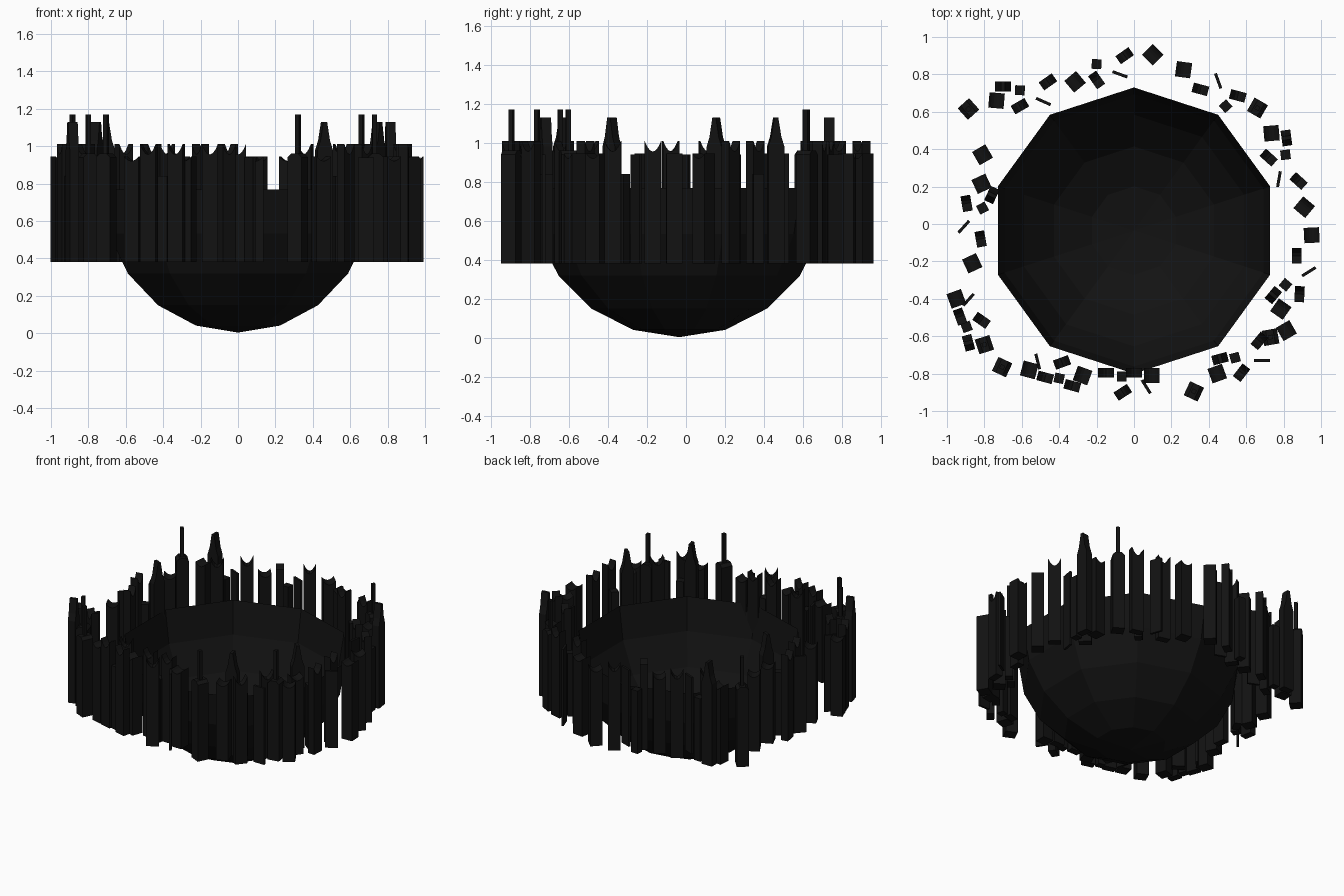
import bpy, bmesh, math
from mathutils import Matrix, Vector

if "Cube" in bpy.data.objects:
    bpy.data.objects.remove(bpy.data.objects["Cube"])

mat = bpy.data.materials.new("black")
mat.diffuse_color = (0.006, 0.006, 0.006, 1)
mat.use_nodes = True
mat.node_tree.nodes["Principled BSDF"].inputs["Base Color"].default_value = mat.diffuse_color
BASE = 0.38


def finish(bm, name):
    me = bpy.data.meshes.new(name)
    bm.to_mesh(me)
    bm.free()
    me.materials.append(mat)
    ob = bpy.data.objects.new(name, me)
    bpy.context.collection.objects.link(ob)
    return ob


def prism(bm, x, y, rot, top, depth, base=BASE):
    """Extrude a front profile (base + top outline of (u, z)) through depth."""
    m = Matrix.Translation((x, y, 0)) @ Matrix.Rotation(math.radians(rot), 4, 'Z')
    pts = [(top[0][0], base)] + top + [(top[-1][0], base)]
    f = bm.faces.new([bm.verts.new(m @ Vector((u, -depth / 2, z))) for u, z in pts])
    ext = bmesh.ops.extrude_face_region(bm, geom=[f], use_keep_orig=True)
    vs = [e for e in ext["geom"] if isinstance(e, bmesh.types.BMVert)]
    off = m.to_3x3() @ Vector((0, depth, 0))
    bmesh.ops.translate(bm, vec=off, verts=vs)
    bmesh.ops.recalc_face_normals(bm, faces=bm.faces)


def flat(w, z):
    return [(-w / 2, z), (w / 2, z)]


def scoop(w, edge, low, n=6):
    return [(w * (i / n - 0.5), low + (edge - low) * (2 * i / n - 1) ** 2) for i in range(n + 1)]


def towers(name, places, top, depth):
    bm = bmesh.new()
    for x, y, r in places:
        prism(bm, x, y, r, top, depth)
    finish(bm, name)


# open low-poly half-sphere bowl
bm = bmesh.new()
bmesh.ops.create_uvsphere(bm, u_segments=10, v_segments=10, radius=0.765)
bmesh.ops.delete(bm, geom=[v for v in bm.verts if v.co.z > 0.01], context='VERTS')
bmesh.ops.translate(bm, vec=(0, -0.035, 0.768), verts=bm.verts)
finish(bm, "bowl")

# square towers
squares = [
    (.10, .905, 45), (-.315, .76, 40), (-.735, .66, -5), (-.81, .37, 30),
    (-.815, .215, 25), (-.865, -.21, 25), (-.95, -.40, 20),
    (-.56, -.78, -15), (-.275, -.81, -20), (.095, -.81, 0), (.445, -.80, 20),
    (.815, -.57, 30), (.785, -.455, 55), (.95, -.06, 3), (.91, .09, 50),
    (.735, .485, 5), (.265, .825, -8)]
towers("square_towers", squares, scoop(.082, .945, .92), .082)

# square towers with a mast
masts = [(.32, -.895, -25), (-.705, -.765, -25), (.73, -.605, 10),
         (.66, .62, -30), (-.885, .615, 42), (-.80, -.645, 18)]
towers("mast_towers", masts,
       [(-.041, .94), (-.02, .96), (.02, .96), (.041, .94)], .082)
bm = bmesh.new()
for x, y, r in masts:
    prism(bm, x, y, r, flat(.024, 1.17), .024, .95)
finish(bm, "masts")

# slab towers with scooped, horned tops
slabs = [
    (-.05, .90, 35), (-.20, .77, -55), (-.46, .76, 35), (-.61, .63, 30),
    (-.895, .11, 100), (-.82, -.08, 100), (-.93, -.495, 110), (-.815, -.515, -35),
    (-.475, -.82, -15), (-.385, -.74, 20), (-.33, -.865, -15), (-.15, -.795, 0),
    (0, -.795, 0), (-.06, -.90, 33), (.575, -.795, 52), (.67, -.625, 50),
    (.885, -.375, 87), (.87, -.17, 90), (.88, .23, -42), (.72, .355, -42),
    (.555, .685, -15), (.355, .72, -15)]
towers("slab_towers", slabs, scoop(.085, 1.01, .955), .052)

# slab towers rising to a narrow ridge
ridges = [(.46, -.72, 15), (.745, -.38, 50), (.815, .46, 98),
          (-.70, .735, 0), (-.76, .155, 65), (-.885, -.635, 105)]
towers("ridge_towers", ridges,
       [(-.042, .98), (-.026, 1.03), (-.01, 1.13), (.01, 1.13), (.026, 1.03), (.042, .98)], .052)

# small low towers
smalls = [
    (-.20, .855, -3), (-.61, .715, -3), (-.81, .085, 28), (-.895, -.55, 20),
    (-.40, -.825, -12), (-.065, -.815, 0), (.54, -.715, 15), (.81, -.325, 50),
    (.81, .37, 7), (.49, .63, 42)]
towers("small_towers", smalls, flat(.052, .84), .052)

# thin plate towers
plates = [
    (-.075, .80, -20), (-.485, .655, -24), (-.91, -.015, 48), (-.885, -.405, 48),
    (-.515, -.735, -76), (.065, -.87, -58), (.685, -.73, 0), (.935, -.255, 32),
    (.775, .24, 80), (.45, .765, -70)]
towers("plate_towers", plates, flat(.085, .94), .016)
